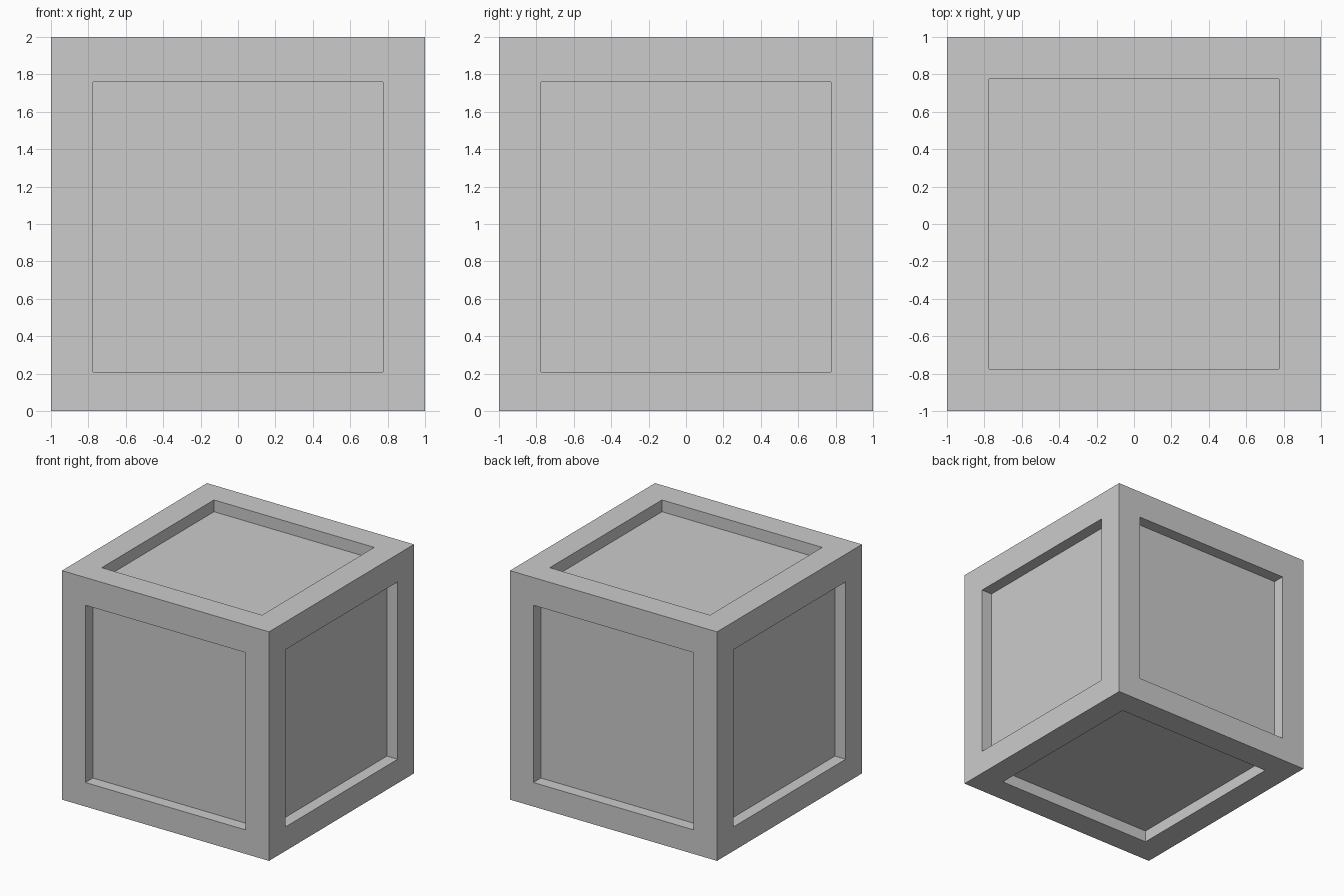
import bpy, bmesh
from mathutils import Matrix, Vector

if "Cube" in bpy.data.objects:
    bpy.data.objects.remove(bpy.data.objects["Cube"])

BORDER = 0.226      # frame width around each panel
DEPTH = 0.103       # how far panels sit back
DROP = -0.016       # side panels sit slightly low

# Solid block standing on z = 0
bm = bmesh.new()
bmesh.ops.create_cube(bm, size=2, matrix=Matrix.Translation((0, 0, 1)))

# Frame border on all six faces
panels = list(bm.faces)
bmesh.ops.inset_individual(bm, faces=panels, thickness=BORDER, use_even_offset=True)
bm.normal_update()
for face in panels:
    if abs(face.normal.z) < 0.5:
        bmesh.ops.translate(bm, verts=face.verts, vec=Vector((0, 0, DROP)))

# Straight-walled recessed panels
recessed = bmesh.ops.extrude_discrete_faces(bm, faces=panels)["faces"]
bm.normal_update()
for face in recessed:
    bmesh.ops.translate(bm, verts=face.verts, vec=face.normal * -DEPTH)
bmesh.ops.recalc_face_normals(bm, faces=bm.faces)

mesh = bpy.data.meshes.new("crate")
bm.to_mesh(mesh)
bm.free()
crate = bpy.data.objects.new("crate", mesh)
bpy.context.collection.objects.link(crate)
